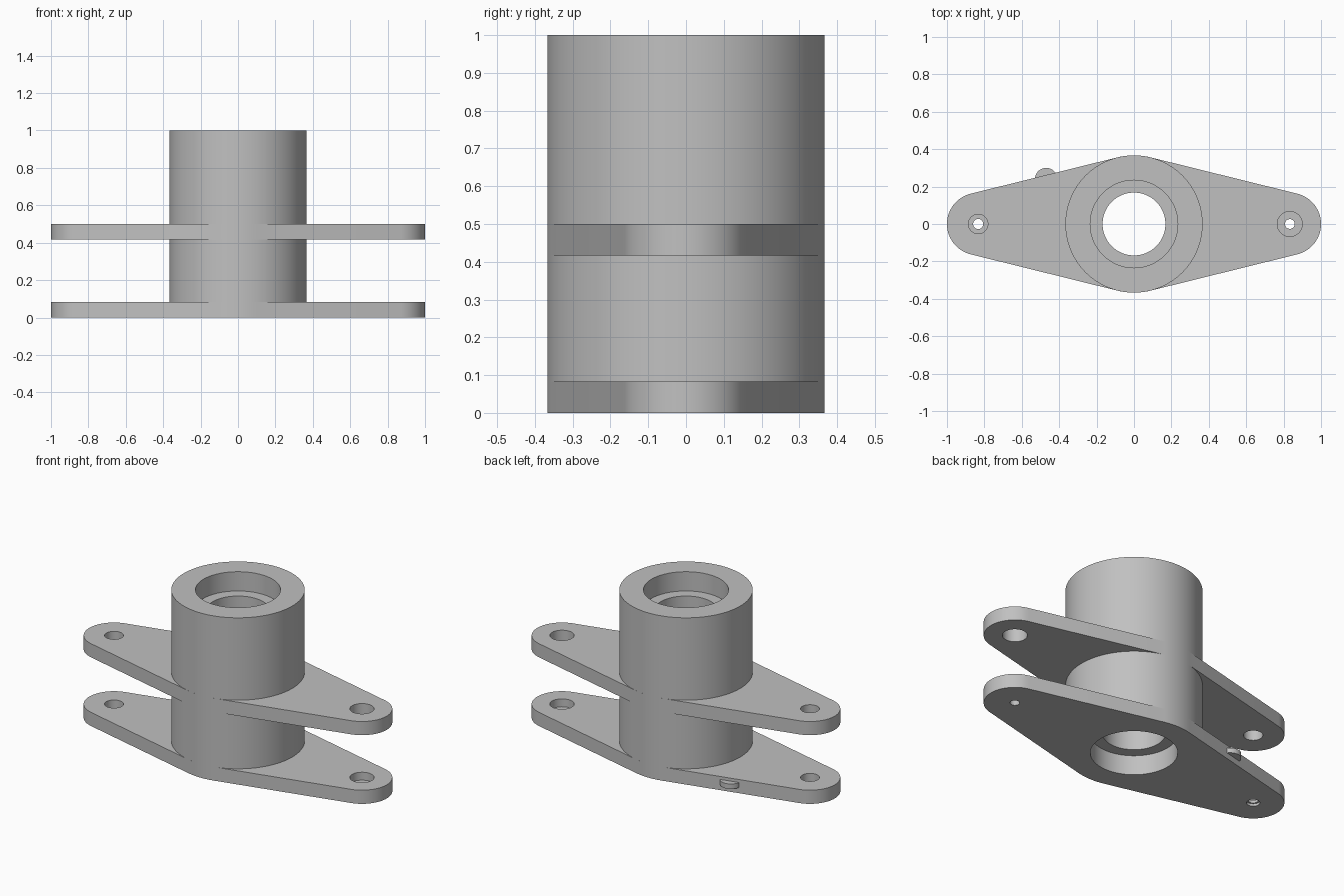
import bpy, bmesh, math
from mathutils import Matrix

if "Cube" in bpy.data.objects:
    bpy.data.objects.remove(bpy.data.objects["Cube"])

SEG = 96
R, END_R, END_X = 0.367, 0.167, 0.833   # hub radius, plate end radius, end centre
PLATE_T = 0.083

grey = bpy.data.materials.new("grey metal")
grey.diffuse_color = (0.53, 0.53, 0.53, 1)
grey.use_nodes = True
grey.node_tree.nodes["Principled BSDF"].inputs["Base Color"].default_value = grey.diffuse_color


def finish(name, bm):
    bmesh.ops.recalc_face_normals(bm, faces=bm.faces)
    mesh = bpy.data.meshes.new(name)
    bm.to_mesh(mesh)
    bm.free()
    mesh.materials.append(grey)
    ob = bpy.data.objects.new(name, mesh)
    bpy.context.collection.objects.link(ob)
    return ob


def lathe(name, profile, x=0, y=0, seg=SEG, closed=False):
    """Revolve (radius, z) points about a vertical axis; cap open ends."""
    bm = bmesh.new()
    rings = [[bm.verts.new((x + r * math.cos(2 * math.pi * i / seg),
                            y + r * math.sin(2 * math.pi * i / seg), z))
              for i in range(seg)] for r, z in profile]
    pairs = list(zip(rings, rings[1:]))
    if closed:
        pairs.append((rings[-1], rings[0]))
    else:
        bm.faces.new(rings[0])
        bm.faces.new(rings[-1])
    for a, b in pairs:
        for i in range(seg):
            j = (i + 1) % seg
            bm.faces.new((a[i], a[j], b[j], b[i]))
    return finish(name, bm)


def smooth(ob):
    bpy.ops.object.select_all(action='DESELECT')
    ob.select_set(True)
    bpy.context.view_layer.objects.active = ob
    bpy.ops.object.shade_smooth_by_angle(angle=math.radians(30))


def plate(name, z):
    """Diamond plate: tangent lines joining a hub arc to two rounded ends."""
    t = math.acos((R - END_R) / END_X)       # tangent direction angle
    arcs = [(END_X, END_R, -t, t, 32), (0, R, t, math.pi - t, 12),
            (-END_X, END_R, math.pi - t, math.pi + t, 32),
            (0, R, math.pi + t, 2 * math.pi - t, 12)]
    bm = bmesh.new()
    verts = []
    for cx, r, a0, a1, n in arcs:
        for i in range(n + 1):
            a = a0 + (a1 - a0) * i / n
            verts.append(bm.verts.new((cx + r * math.cos(a), r * math.sin(a), z)))
    face = bm.faces.new(verts)
    new = bmesh.ops.extrude_face_region(bm, geom=[face])["geom"]
    bmesh.ops.translate(bm, vec=(0, 0, PLATE_T),
                        verts=[v for v in new if isinstance(v, bmesh.types.BMVert)])
    return finish(name, bm)


def cut(ob, profile, x=0, seg=48):
    """Cut a stepped round hole out of a part."""
    cutter = lathe("cutter", profile, x, seg=seg)
    mod = ob.modifiers.new("hole", 'BOOLEAN')
    mod.operation, mod.solver, mod.object = 'DIFFERENCE', 'EXACT', cutter
    bpy.context.view_layer.objects.active = ob
    bpy.ops.object.modifier_apply(modifier=mod.name)
    bpy.data.objects.remove(cutter)


# Hub: tube with a wider counterbore at each end
BORE, WIDE, DEPTH = 0.168, 0.234, 0.117
hub = lathe("hub", [(R, 0), (R, 1), (WIDE, 1), (WIDE, 1 - DEPTH), (BORE, 1 - DEPTH),
                    (BORE, DEPTH), (WIDE, DEPTH), (WIDE, 0)], closed=True)

# Plates, opened in the middle to fit the hub wall
lower = plate("lower_plate", 0)
upper = plate("upper_plate", 0.417)
for p in (lower, upper):
    cut(p, [(0.355, -0.1), (0.355, 0.6)], seg=SEG)

# Upper plate: plain holes
cut(upper, [(0.067, 0.3), (0.067, 0.6)], END_X)
cut(upper, [(0.052, 0.3), (0.052, 0.6)], -END_X)

# Lower plate: stepped holes
cut(lower, [(0.026, -0.1), (0.026, 0.035), (0.067, 0.035), (0.067, 0.2)], END_X)
cut(lower, [(0.036, -0.1), (0.036, 0.015), (0.027, 0.015), (0.027, 0.03),
            (0.052, 0.03), (0.052, 0.2)], -END_X)

# Small round locating stud on the back edge of the lower plate
stud = lathe("edge_stud", [(0.06, 0.035), (0.06, 0.065)], -0.47, 0.24, seg=32)

for ob in (hub, lower, upper, stud):
    smooth(ob)
